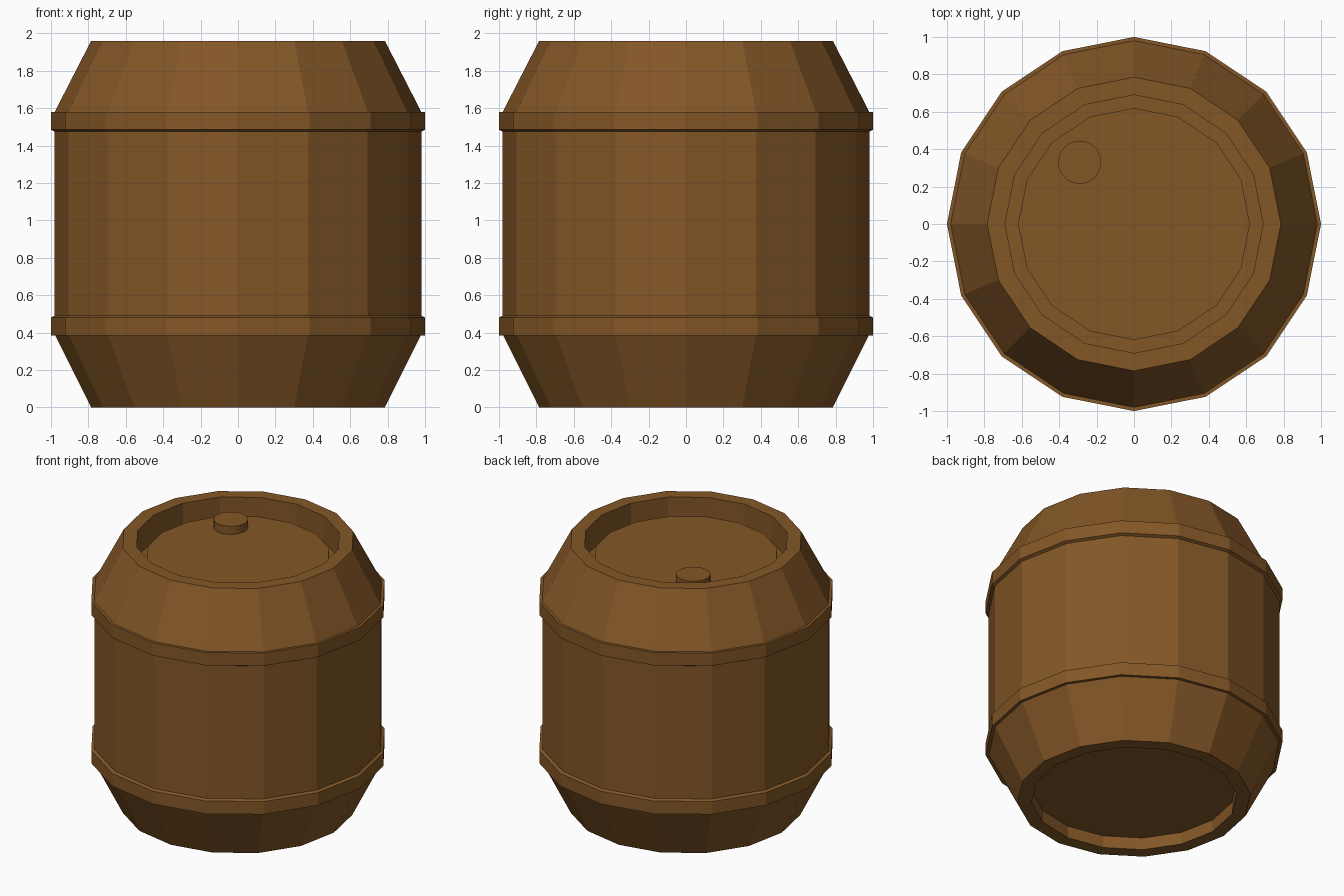
import bpy, bmesh, math

if "Cube" in bpy.data.objects:
    bpy.data.objects.remove(bpy.data.objects["Cube"])

wood = bpy.data.materials.new("brown_wood")
wood.diffuse_color = (0.23, 0.095, 0.02, 1)
wood.use_nodes = True
wood.node_tree.nodes["Principled BSDF"].inputs["Base Color"].default_value = wood.diffuse_color


def lathe(name, profile, sides=16, center=(0, 0), closed=False):
    """Revolve (radius, height) points; radius 0 makes a pole."""
    bm = bmesh.new()
    rings = []
    for r, z in profile:
        if r == 0:
            rings.append([bm.verts.new((*center, z))] * sides)
        else:
            rings.append([bm.verts.new((center[0] + r * math.cos(math.tau * i / sides),
                                        center[1] + r * math.sin(math.tau * i / sides), z))
                          for i in range(sides)])
    pairs = list(zip(rings, rings[1:])) + ([(rings[-1], rings[0])] if closed else [])
    for a, b in pairs:
        for i in range(sides):
            j = (i + 1) % sides
            bm.faces.new(dict.fromkeys((a[i], a[j], b[j], b[i])))
    bmesh.ops.recalc_face_normals(bm, faces=bm.faces)
    mesh = bpy.data.meshes.new(name)
    bm.to_mesh(mesh)
    bm.free()
    mesh.materials.append(wood)
    ob = bpy.data.objects.new(name, mesh)
    bpy.context.collection.objects.link(ob)
    return ob


# Barrel shell with recessed ends and a groove around the lid
lathe("barrel_body", [(0, 0.09), (0.69, 0.09), (0.69, 0), (0.785, 0), (0.98, 0.39),
                      (0.98, 1.58), (0.785, 1.96), (0.69, 1.96), (0.69, 1.77),
                      (0.62, 1.77), (0.62, 1.85), (0, 1.85)])

# Two hoops, mirrored about mid height
for name, flip in (("lower_hoop", False), ("upper_hoop", True)):
    prof = [(0.97, 0.385), (1.0, 0.385), (1.0, 0.48), (0.98, 0.49), (0.97, 0.49)]
    lathe(name, [(r, 1.965 - z if flip else z) for r, z in prof], closed=True)

# Bung on the lid
lathe("bung", [(0, 1.84), (0.115, 1.84), (0.115, 1.91), (0, 1.91)], 32, (-0.29, 0.33))
